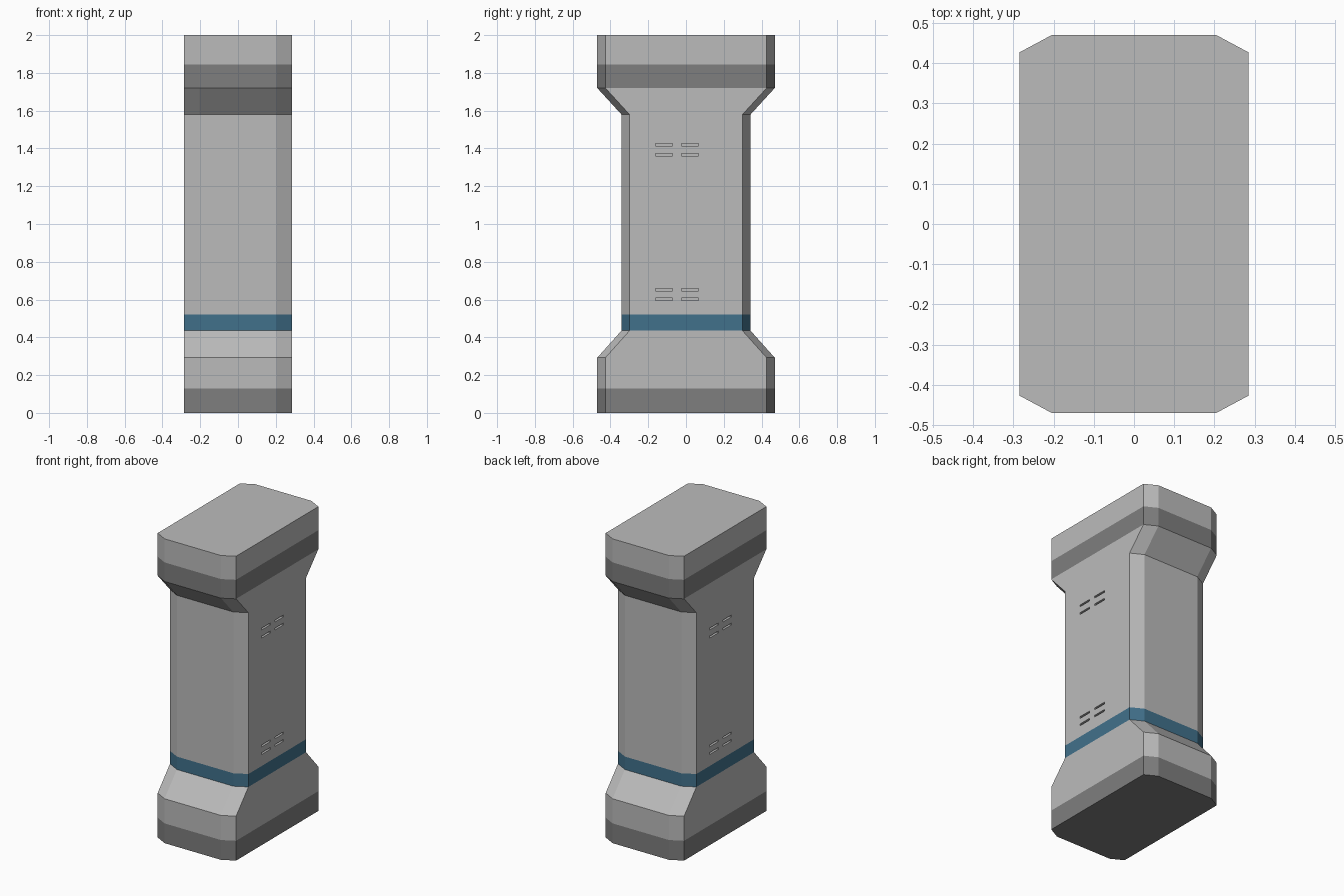
import bpy, bmesh

if "Cube" in bpy.data.objects:
    bpy.data.objects.remove(bpy.data.objects["Cube"])


def material(name, r, g, b):
    m = bpy.data.materials.new(name)
    m.diffuse_color = (r, g, b, 1)
    m.use_nodes = True
    m.node_tree.nodes["Principled BSDF"].inputs["Base Color"].default_value = m.diffuse_color
    return m


light = material("light grey", 0.50, 0.50, 0.50)
dark = material("dark grey", 0.21, 0.21, 0.21)
blue = material("steel blue", 0.053, 0.165, 0.26)


def new_object(name, bm, mats):
    bmesh.ops.recalc_face_normals(bm, faces=bm.faces)
    mesh = bpy.data.meshes.new(name)
    bm.to_mesh(mesh)
    bm.free()
    for m in mats:
        mesh.materials.append(m)
    ob = bpy.data.objects.new(name, mesh)
    bpy.context.collection.objects.link(ob)
    return ob


# Pillar: chamfered rectangle lofted through heights (z, half depth)
WIDE, SLIM = 0.47, 0.342
profile = [(0, WIDE), (0.13, WIDE), (0.292, WIDE), (0.435, SLIM), (0.52, SLIM),
           (1.58, SLIM), (1.72, WIDE), (1.845, WIDE), (2.0, WIDE)]
HALF_X, CH_X, CH_Y = 0.285, 0.08, 0.043


def ring(bm, z, h):
    a, b, c = HALF_X, HALF_X - CH_X, h - CH_Y
    pts = [(b, -h), (a, -c), (a, c), (b, h), (-b, h), (-a, c), (-a, -c), (-b, -h)]
    return [bm.verts.new((x, y, z)) for x, y in pts]


bm = bmesh.new()
rings = [ring(bm, z, h) for z, h in profile]
for lo, hi in zip(rings, rings[1:]):
    for i in range(8):
        j = (i + 1) % 8
        bm.faces.new((lo[i], lo[j], hi[j], hi[i]))
bm.faces.new(rings[0][::-1])
bm.faces.new(rings[-1])

# Colour the bands by height
for f in bm.faces:
    z = f.calc_center_median().z
    if z < 0.13 or 1.72 < z < 1.845:
        f.material_index = 1
    elif 0.435 < z < 0.52:
        f.material_index = 2
pillar = new_object("pillar", bm, [light, dark, blue])

# Narrow vent slits on both broad sides, repeated by half a turn
bm = bmesh.new()
for side in (1, -1):
    for y in (-0.117, 0.02):
        for z in (0.602, 0.652, 1.367, 1.42):
            box = bmesh.ops.create_cube(bm, size=1)["verts"]
            bmesh.ops.scale(bm, vec=(0.04, 0.09, 0.012), verts=box)
            bmesh.ops.translate(bm, vec=(side * HALF_X, side * y, z), verts=box)
cutter = new_object("vent_cutter", bm, [light])
cutter.hide_render = True

mod = pillar.modifiers.new("vents", "BOOLEAN")
mod.operation = "DIFFERENCE"
mod.solver = "EXACT"
mod.object = cutter
bpy.context.view_layer.objects.active = pillar
pillar.select_set(True)
bpy.ops.object.modifier_apply(modifier=mod.name)
bpy.data.objects.remove(cutter)
